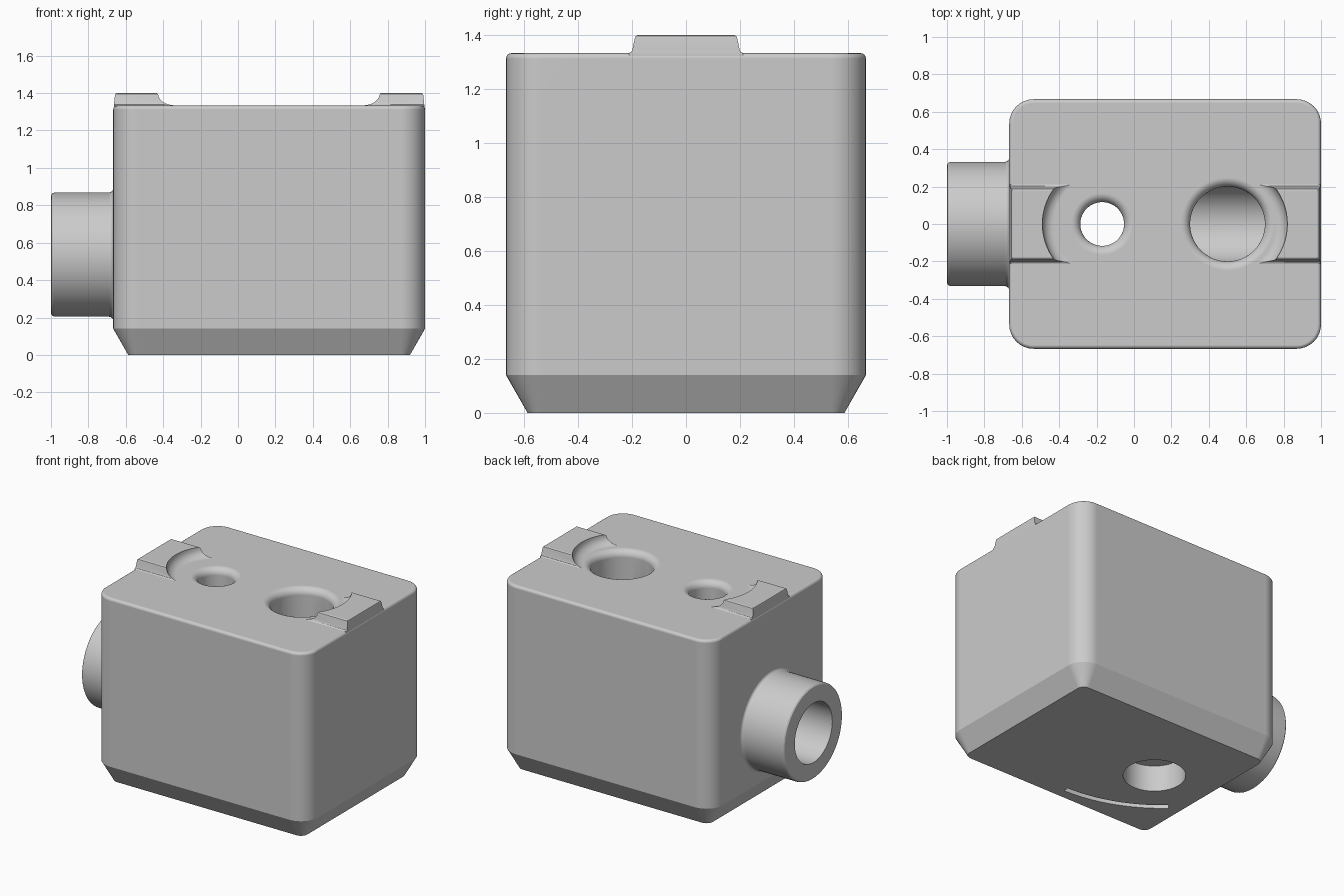
import bpy, bmesh, math

if "Cube" in bpy.data.objects:
    bpy.data.objects.remove(bpy.data.objects["Cube"])

TOP = 1.333          # top face of the block
BORE_Z = 0.5365      # height of the side spout axis
SMALL_X, LARGE_X = -0.17, 0.5

grey = bpy.data.materials.new("plain grey")
grey.diffuse_color = (0.6, 0.6, 0.6, 1)
grey.use_nodes = True
grey.node_tree.nodes["Principled BSDF"].inputs["Base Color"].default_value = grey.diffuse_color


def loft(name, rings):
    """Closed solid through equally sized rings of points, capped at both ends."""
    bm = bmesh.new()
    vs = [[bm.verts.new(p) for p in ring] for ring in rings]
    n = len(vs[0])
    for a, b in zip(vs, vs[1:]):
        for i in range(n):
            j = (i + 1) % n
            bm.faces.new((a[i], a[j], b[j], b[i]))
    bm.faces.new(vs[0][::-1])
    bm.faces.new(vs[-1])
    bmesh.ops.recalc_face_normals(bm, faces=bm.faces)
    me = bpy.data.meshes.new(name)
    bm.to_mesh(me)
    bm.free()
    me.materials.append(grey)
    ob = bpy.data.objects.new(name, me)
    bpy.context.collection.objects.link(ob)
    return ob


def lathe_z(name, cx, profile, n=64):
    ang = [2 * math.pi * i / n for i in range(n)]
    return loft(name, [[(cx + r * math.cos(a), r * math.sin(a), z) for a in ang]
                       for r, z in profile])


def lathe_x(name, profile, n=64):
    ang = [2 * math.pi * i / n for i in range(n)]
    return loft(name, [[(x, r * math.cos(a), BORE_Z + r * math.sin(a)) for a in ang]
                       for r, x in profile])


def combine(target, other, operation):
    mod = target.modifiers.new("combine", 'BOOLEAN')
    mod.operation, mod.solver, mod.object = operation, 'EXACT', other
    bpy.context.view_layer.objects.active = target
    bpy.ops.object.modifier_apply(modifier=mod.name)
    bpy.data.objects.remove(other)


def rounded_rect(inset, z, r=0.13, seg=8):
    x0, x1, y1 = -0.667 + r, 1.0 - r, 0.667 - r
    pts = []
    for k, (cx, cy) in enumerate([(x1, y1), (x0, y1), (x0, -y1), (x1, -y1)]):
        for i in range(seg + 1):
            a = math.pi / 2 * (k + i / seg)
            pts.append((cx + (r - inset) * math.cos(a), cy + (r - inset) * math.sin(a), z))
    return pts


# Block with tapered foot and softly rounded top edge
edge = [(0.02 * (1 - math.cos(a)), TOP - 0.02 + 0.02 * math.sin(a))
        for a in [math.pi / 2 * i / 4 for i in range(5)]]
body = loft("block_body", [rounded_rect(i, z) for i, z in [(0.08, 0), (0, 0.14)] + edge])

# Round spout on the left side
spout = lathe_x("spout", [(0.312, -1), (0.322, -0.997), (0.329, -0.99), (0.332, -0.98),
                          (0.332, -0.69), (0.335, -0.679), (0.342, -0.671),
                          (0.352, -0.667), (0.352, -0.6)])
combine(body, spout, 'UNION')

# Raised ribs on top, hollowed around the nearest hole
RIB = [(0.212, 0.003, 1.29), (0.212, 0.003, TOP), (0.203, 0.004, 1.338), (0.198, 0.005, 1.348),
       (0.19, 0.009, 1.388), (0.187, 0.012, 1.396), (0.18, 0.018, 1.4)]
SWEEP = [(0.26 + 0.06 * math.sin(a), TOP + 0.06 * (1 - math.cos(a)))
         for a in [math.pi / 2 * i / 6 for i in range(7)]]
for outer, hole_x, s in ((-0.667, SMALL_X, 1), (1.0, LARGE_X, -1)):
    rib = loft("rib", [[(outer + s * d, -h, z), (hole_x, -h, z), (hole_x, h, z),
                        (outer + s * d, h, z)] for h, d, z in RIB])
    hollow = lathe_z("rib_cutter", hole_x, [(0.26, 1.2)] + SWEEP + [(0.32, 1.6)])
    combine(rib, hollow, 'DIFFERENCE')
    combine(body, rib, 'UNION')


# Vertical holes with rounded mouths
def mouth_hole(cx, r, bottom, f=0.048):
    arc = [(r + f - f * math.cos(a), TOP - f + f * math.sin(a))
           for a in [math.pi / 2 * i / 6 for i in range(7)]]
    return lathe_z("hole_cutter", cx, [(r, bottom)] + arc + [(r + f, 1.6)])


combine(body, mouth_hole(LARGE_X, 0.2, BORE_Z), 'DIFFERENCE')
combine(body, mouth_hole(SMALL_X, 0.117, 0.1), 'DIFFERENCE')

# Counterbore under the small hole
combine(body, lathe_z("counterbore_cutter", SMALL_X, [(0.2, -0.1), (0.2, 0.185)]), 'DIFFERENCE')

# Horizontal bore from the spout to the large hole
combine(body, lathe_x("bore_cutter", [(0.21, -1.1), (0.21, 0.705)]), 'DIFFERENCE')

# Curved slot in the underside
slot = []
for i in range(17):
    a = math.radians(-90.6 - 41.4 * i / 16)
    slot.append([(0.16 + r * math.cos(a), 0.48 + r * math.sin(a), z)
                 for r, z in ((0.96, -0.05), (1.0, -0.05), (1.0, 0.05), (0.96, 0.05))])
combine(body, loft("slot_cutter", slot), 'DIFFERENCE')

# Smooth curves, crisp edges
bpy.ops.object.select_all(action='DESELECT')
body.select_set(True)
bpy.context.view_layer.objects.active = body
bpy.ops.object.shade_smooth_by_angle(angle=math.radians(28))
weighted = body.modifiers.new("even_normals", 'WEIGHTED_NORMAL')
weighted.keep_sharp = True
